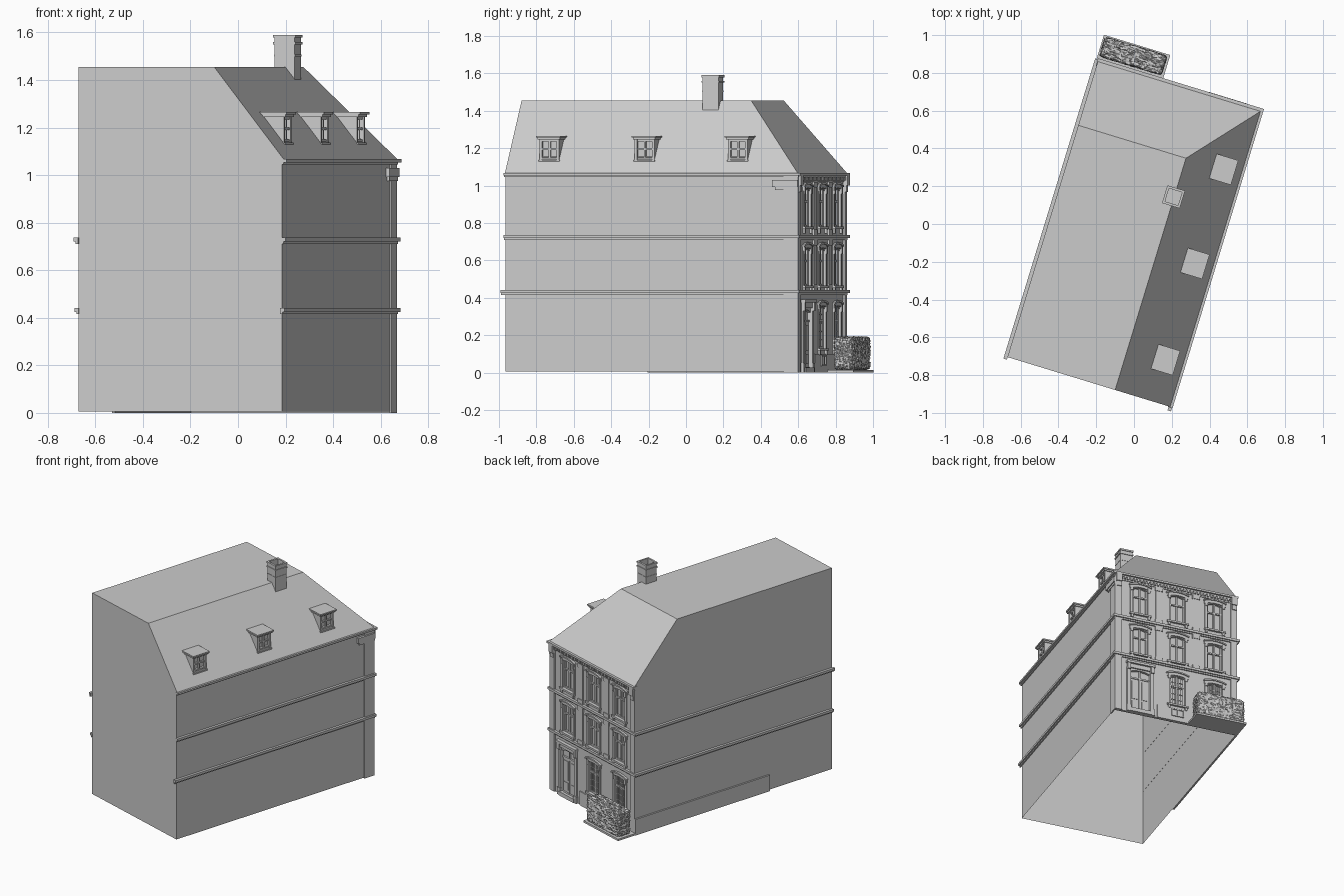
import bpy, bmesh, math, random
from mathutils import Matrix, Vector

if "Cube" in bpy.data.objects:
    bpy.data.objects.remove(bpy.data.objects["Cube"])

random.seed(4)
# The house is designed square to its own axes, then turned 17 degrees
PLACE = Matrix.Translation((-0.0025, -0.05, 0)) @ Matrix.Rotation(math.radians(-17), 4, 'Z')
U, VF, GLASS, WALL = 0.447, -0.821, 0.79, 0.808   # half width, front, glass and facade planes
BAYS = (0.265, -0.01, -0.285)
H, DOOR = 0.056, 0.072                             # half openings of windows and door


def finish(name, bm, recalc=True):
    if recalc:
        bmesh.ops.recalc_face_normals(bm, faces=bm.faces)
    bm.transform(PLACE)
    me = bpy.data.meshes.new(name)
    bm.to_mesh(me)
    bm.free()
    ob = bpy.data.objects.new(name, me)
    bpy.context.collection.objects.link(ob)
    return ob


def box(bm, u0, u1, v0, v1, z0, z1):
    m = Matrix.Translation(((u0 + u1) / 2, (v0 + v1) / 2, (z0 + z1) / 2)) @ \
        Matrix.Diagonal((u1 - u0, v1 - v0, z1 - z0, 1))
    bmesh.ops.create_cube(bm, size=1, matrix=m)


def prism(bm, pts, v0, v1):
    """Extrude a (u, z) outline between two v planes."""
    a = [bm.verts.new((u, v0, z)) for u, z in pts]
    b = [bm.verts.new((u, v1, z)) for u, z in pts]
    bm.faces.new(a)
    bm.faces.new(b[::-1])
    n = len(pts)
    for i in range(n):
        bm.faces.new((a[i], b[i], b[(i + 1) % n], a[(i + 1) % n]))


def hull(bm, pts):
    vs = [bm.verts.new(p) for p in pts]
    bmesh.ops.convex_hull(bm, input=vs)
    bmesh.ops.dissolve_limit(bm, angle_limit=0.01, verts=bm.verts, edges=bm.edges)


def drop_flat(bm, *heights):
    """Open a shell by removing its horizontal faces at these heights."""
    bm.normal_update()
    gone = [f for f in bm.faces if abs(f.normal.z) > 0.99
            and any(abs(f.calc_center_median().z - h) < 0.003 for h in heights)]
    bmesh.ops.delete(bm, geom=gone, context='FACES')


def arc(c, h, z, rise, n=8):
    return [(c - h + 2 * h * i / n, z + rise * (1 - (2 * i / n - 1) ** 2)) for i in range(n + 1)]


# Main walls, an open shell without floor or ceiling
bm = bmesh.new()
box(bm, -U, U, VF, GLASS, 0.005, 1.06)
bmesh.ops.recalc_face_normals(bm, faces=bm.faces)
drop_flat(bm, 0.005, 1.06)
finish("house_walls", bm, False)

# Roof: flat top, slope to the right, hip to the street side
bm = bmesh.new()
hull(bm, [(u, v, 1.06) for u in (-U, 0.46) for v in (VF, 0.822)] +
         [(u, v, 1.455) for u in (-U, 0.149) for v in (VF, 0.462)])
bmesh.ops.recalc_face_normals(bm, faces=bm.faces)
drop_flat(bm, 1.06)
finish("roof", bm, False)

# Facade layer with arched openings
floors = ((0.13, 0.355), (0.465, 0.665), (0.78, 0.985))
bm = bmesh.new()
c = BAYS[0]
for z0, z1, w in ((0, 0.4, DOOR), (0.4, 1.06, H)):
    edges = [U] + [b + s * (w if b == c else H) for b in BAYS for s in (1, -1)] + [-U]
    for a, b in zip(edges[::2], edges[1::2]):
        box(bm, b, a, GLASS, WALL, z0, z1)
for i, c in enumerate(BAYS):
    ops = ((0.03, 0.335),) + floors[1:] if i == 0 else floors
    box(bm, c - H, c + H, GLASS, WALL, 0, ops[0][0])
    for k, (z0, z1) in enumerate(ops):
        w = DOOR if i + k == 0 else H
        top = ops[k + 1][0] if k < 2 else 1.06
        prism(bm, arc(c, w, z1 - 0.014, 0.014) + [(c + w, top), (c - w, top)], GLASS, WALL)
finish("facade_wall", bm)

# Windows: sashes, surrounds, hoods, brackets and sills
frames, trim = bmesh.new(), bmesh.new()
for i, c in enumerate(BAYS):
    for k, (z0, z1) in enumerate(floors):
        if i == 0 and k == 0:
            continue
        for s in (-1, 1):
            x = c + s * (H - 0.006)
            box(frames, x - 0.006, x + 0.006, GLASS, 0.8, z0, z1 - 0.01)
            x = c + s * (H + 0.009)
            box(trim, x - 0.009, x + 0.009, WALL, 0.814, z0, z1 - 0.014)
            x = c + s * (H + 0.006)
            box(trim, x - 0.008, x + 0.008, WALL, 0.82, z0 - 0.035, z0 - 0.012)   # sill bracket
            box(trim, x - 0.009, x + 0.009, WALL, 0.82, z1 - 0.03, z1 + 0.006)    # hood bracket
        box(frames, c - 0.006, c + 0.006, GLASS, 0.8, z0, z1)
        for z in (z0 + 0.005, z0 + (z1 - z0) * 0.66):
            box(frames, c - H, c + H, GLASS, 0.801, z - 0.005, z + 0.005)
        if k == 0:                                    # ground floor grilles
            for j in range(-3, 4):
                box(frames, c + j * 0.015 - 0.002, c + j * 0.015 + 0.002, 0.796, 0.8, z0, z1 - 0.01)
            for j in range(1, 5):
                z = z0 + j * 0.045
                box(frames, c - H, c + H, 0.796, 0.8, z - 0.002, z + 0.002)
        h = H + 0.022
        prism(trim, arc(c, h, z1 - 0.012, 0.014) + arc(c, h, z1 + 0.008, 0.014)[::-1], WALL, 0.816)
        prism(trim, arc(c, h + 0.004, z1 + 0.008, 0.014) + arc(c, h + 0.004, z1 + 0.018, 0.014)[::-1], WALL, 0.823)
        box(trim, c - h, c + h, WALL, 0.824, z0 - 0.013, z0)
    if i:                                             # basement light
        for z in (0.035, 0.085):
            box(trim, c - 0.045, c + 0.045, 0.812, 0.822, z, z + 0.008)
        for x in (-0.045, -0.003, 0.038):
            box(trim, c + x, c + x + 0.007, 0.812, 0.822, 0.035, 0.093)
finish("window_sashes", frames)
finish("window_surrounds", trim)

# Plinth and corner pilasters
bm = bmesh.new()
box(bm, -U, 0.14, WALL, 0.815, 0, 0.1)
for s in (-1, 1):
    box(bm, s * 0.425 - 0.022, s * 0.425 + 0.022, WALL, 0.817, 0, 1.04)
for c in (0.128, -0.147):
    for z0, z1 in ((0.44, 0.71), (0.735, 1.02)):
        box(bm, c - 0.022, c + 0.022, WALL, 0.813, z0, z1)
        for z in (z0, z1 - 0.03):
            box(bm, c - 0.027, c + 0.027, WALL, 0.817, z, z + 0.03)
box(bm, U - 0.003, U + 0.006, 0.735, 0.817, 0, 1.05)
finish("plinth_and_pilasters", bm)

# Double door with panels, flanking pilasters, cornice and step
bm = bmesh.new()
c = BAYS[0]
for s in (-1, 1):
    x = c + s * 0.037
    box(bm, x - 0.032, x + 0.032, GLASS, 0.796, 0.03, 0.27)
    for z0, z1 in ((0.045, 0.1), (0.115, 0.255)):
        box(bm, x - 0.021, x + 0.021, 0.796, 0.8, z0, z1)
    x = c + s * (DOOR + 0.014)
    box(bm, x - 0.013, x + 0.013, WALL, 0.818, 0, 0.35)
    box(bm, x - 0.016, x + 0.016, WALL, 0.823, 0, 0.05)
    box(bm, x - 0.012, x + 0.012, WALL, 0.828, 0.33, 0.375)
box(bm, c - DOOR, c + DOOR, GLASS, 0.801, 0.27, 0.282)
box(bm, c - 0.004, c + 0.004, GLASS, 0.801, 0.03, 0.335)
box(bm, c - 0.095, c + 0.095, WALL, 0.818, 0.345, 0.375)
box(bm, c - 0.104, c + 0.104, WALL, 0.833, 0.375, 0.392)
box(bm, c - 0.078, c + 0.078, GLASS, 0.828, 0, 0.028)
finish("front_door", bm)

# String courses around three sides
bm = bmesh.new()
for z, ends in ((0.415, {1: -0.843, -1: -0.825}), (0.71, {1: -0.826, -1: -0.835})):
    for d, z0, z1 in ((0.009, z, z + 0.01), (0.018, z + 0.01, z + 0.027)):
        for s in (-1, 1):
            u = sorted((s * (U - 0.001), s * (U + d)))
            box(bm, u[0], u[1], ends[s], 0.808 + d, z0, z1)
        box(bm, -U, U, WALL, 0.808 + d, z0, z1)
finish("string_courses", bm)

# Eaves cornice with dentils, brackets and the corner return
bm = bmesh.new()
for d, z0, z1 in ((0.008, 1.045, 1.054), (0.021, 1.054, 1.068)):
    box(bm, U - 0.005, U + d, VF - 0.004, 0.811 + d, z0, z1)
    box(bm, -U - 0.003, U + d, GLASS, 0.811 + d, z0, z1)
box(bm, -U, U, WALL, 0.813, 1.018, 1.045)
for i in range(36):
    u = -0.43 + i * 0.86 / 35
    box(bm, u - 0.007, u + 0.007, WALL, 0.823, 1.027, 1.046)
for u in (-0.425, 0.425):
    box(bm, u - 0.02, u + 0.02, WALL, 0.832, 1.0, 1.055)
    box(bm, u - 0.016, u + 0.016, WALL, 0.824, 0.965, 1.0)
for d, v, z0, z1 in ((0.01, 0.69, 0.975, 0.992), (0.016, 0.675, 0.992, 1.03)):
    box(bm, U - 0.003, U + d, v, 0.818, z0, z1)
finish("eaves_cornice", bm)

# Dormers on the right slope
bm = bmesh.new()
for v in (0.464, -0.057, -0.59):
    w, f = 0.055, 0.402
    for s in (-1, 1):                                 # cheeks
        x = v + s * (w - 0.007)
        box(bm, 0.3, f, x - 0.007, x + 0.007, 1.135, 1.252)
    box(bm, 0.3, f - 0.018, v - w + 0.005, v + w - 0.005, 1.14, 1.25)
    box(bm, 0.36, f - 0.006, v - 0.005, v + 0.005, 1.14, 1.25)
    for z in (1.145, 1.195, 1.24):
        box(bm, 0.36, f - 0.006, v - w, v + w, z - 0.005, z + 0.005)
    box(bm, 0.36, f + 0.006, v - w - 0.004, v + w + 0.004, 1.128, 1.138)
    box(bm, 0.29, f + 0.008, v - 0.062, v + 0.062, 1.245, 1.256)
    box(bm, 0.288, f + 0.016, v - 0.068, v + 0.068, 1.256, 1.266)
finish("dormers", bm)

# Hollow chimney with bands
bm = bmesh.new()
cu, cv = 0.146, 0.247
box(bm, cu - 0.04, cu + 0.04, cv - 0.04, cv + 0.04, 1.4, 1.55)
for r, z0, z1 in ((0.044, 1.4, 1.59), (0.049, 1.55, 1.56), (0.049, 1.578, 1.59), (0.046, 1.5, 1.507)):
    for s in (-1, 1):
        a, b = sorted((s * r, s * 0.036))
        box(bm, cu + a, cu + b, cv - r, cv + r, z0, z1)
        box(bm, cu - r, cu + r, cv + a, cv + b, z0, z1)
finish("chimney", bm)

# Low wall along the left side and garden slab
bm = bmesh.new()
box(bm, -U - 0.012, -U + 0.001, -0.3, 0.815, 0, 0.115)
finish("side_base_wall", bm)
bm = bmesh.new()
box(bm, -0.457, -0.09, WALL, 0.96, 0, 0.014)
finish("garden_slab", bm)

# Clipped hedge with rough leaves
bm = bmesh.new()
bmesh.ops.create_cube(bm, size=2)
bmesh.ops.subdivide_edges(bm, edges=bm.edges[:], cuts=23, use_grid_fill=True)
for p in bm.verts:
    q = p.co
    q = q / sum(abs(x) ** 14 for x in q) ** (1 / 14)
    j = Vector([random.uniform(-0.005, 0.005) for _ in range(3)])
    p.co = Vector((-0.276 + q.x * 0.17, 0.898 + q.y * 0.052, 0.103 + q.z * 0.087)) + j
finish("hedge", bm)
